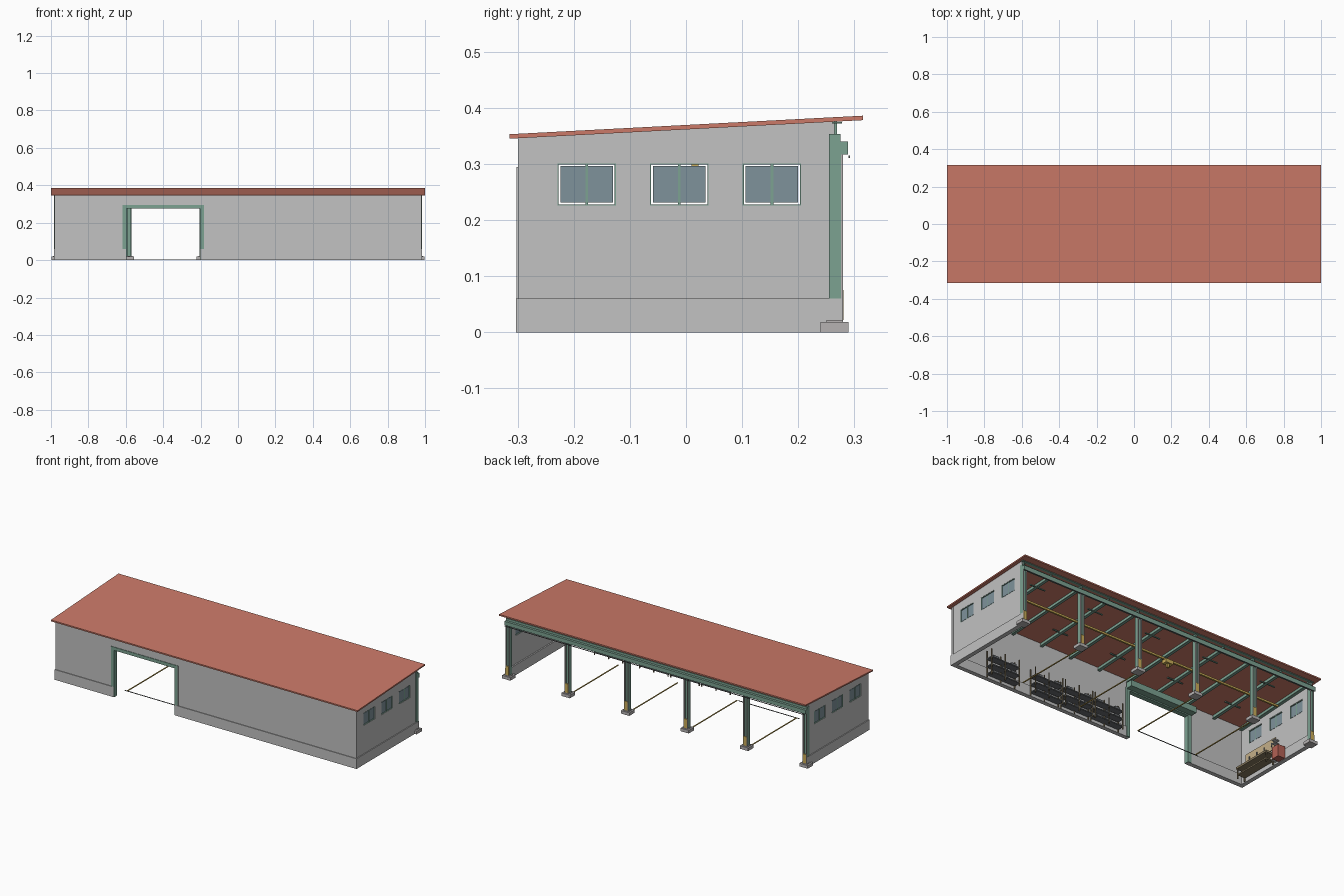
import bpy, bmesh
from mathutils import Vector

old = bpy.data.objects.get("Cube")
if old:
    bpy.data.objects.remove(old, do_unlink=True)


def material(name, r, g, b):
    m = bpy.data.materials.new(name)
    m.use_nodes = True
    m.diffuse_color = (r, g, b, 1)
    m.node_tree.nodes["Principled BSDF"].inputs["Base Color"].default_value = (r, g, b, 1)
    return m


GREY = material("wall grey", .54, .54, .54)
STONE = material("concrete", .47, .45, .45)
RED = material("roof red", .60, .195, .14)
CHEST = material("chest red", .45, .12, .09)
GREEN = material("steel green", .20, .36, .285)
GLASS = material("window glass", .21, .29, .33)
YELLOW = material("safety yellow", .60, .42, .10)
DARK = material("dark steel", .14, .15, .16)
WOOD = material("wood", .24, .19, .11)
TAN = material("board tan", .55, .43, .25)

SLOPE = .0524


def under(y):
    """Height of the roof underside at depth y."""
    return .3615 + SLOPE * y


def finish(name, bm, mat):
    bmesh.ops.recalc_face_normals(bm, faces=bm.faces)
    me = bpy.data.meshes.new(name)
    bm.to_mesh(me)
    bm.free()
    me.materials.append(mat)
    ob = bpy.data.objects.new(name, me)
    bpy.context.collection.objects.link(ob)
    return ob


def boxes(name, mat, *specs):
    """One object made of boxes given as x0, x1, y0, y1, z0, z1."""
    bm = bmesh.new()
    for x0, x1, y0, y1, z0, z1 in specs:
        vs = bmesh.ops.create_cube(bm, size=1)["verts"]
        for v in vs:
            v.co = Vector(((x0 + x1) / 2 + v.co.x * (x1 - x0),
                           (y0 + y1) / 2 + v.co.y * (y1 - y0),
                           (z0 + z1) / 2 + v.co.z * (z1 - z0)))
    return finish(name, bm, mat)


def prism(name, mat, profile, x0, x1):
    """Extrude a y,z profile along x."""
    bm = bmesh.new()
    face = bm.faces.new([bm.verts.new((x0, y, z)) for y, z in profile])
    new = bmesh.ops.extrude_face_region(bm, geom=[face])["geom"]
    bmesh.ops.translate(bm, vec=(x1 - x0, 0, 0),
                        verts=[v for v in new if isinstance(v, bmesh.types.BMVert)])
    return finish(name, bm, mat)


def sloped(name, mat, x0, x1, y0, y1, low, high):
    """Bar following the roof; low and high are offsets from its underside."""
    return prism(name, mat, [(y0, under(y0) + low), (y1, under(y1) + low),
                             (y1, under(y1) + high), (y0, under(y0) + high)], x0, x1)


# Roof slab
sloped("roof", RED, -1, 1, -.315, .315, 0, .008)

# Front wall with the gate opening
door0, door1, door_top = -.6, -.2, .28
wall = boxes("front_wall", GREY, (-.981, .981, -.299, -.287, .06, under(-.299)))
cut = boxes("gate_cutter", GREY, (door0, door1, -.4, -.2, -.1, door_top))
cut.hide_render = True
cut.display_type = "WIRE"
boxes("front_plinth", GREY, (-.985, door0, -.303, -.278, 0, .06),
      (door1, .985, -.303, -.278, 0, .06))


def carve(ob, cutter):
    mod = ob.modifiers.new("openings", "BOOLEAN")
    mod.operation = "DIFFERENCE"
    mod.solver = "EXACT"
    mod.object = cutter


carve(wall, cut)

# End walls, plinths and windows
centres = (-.177, -.012, .153)
w0, w1 = .226, .301
window_cut = boxes("window_cutter", GREY,
                   *[(-1.1, 1.1, c - .052, c + .052, w0, w1) for c in centres])
window_cut.hide_render = True
window_cut.display_type = "WIRE"
for side, label in ((1, "left"), (-1, "right")):
    end = prism(label + "_end_wall", GREY,
                [(-.287, .06), (.255, .06), (.255, .353), (.265, .353),
                 (.265, under(.265)), (-.287, under(-.287))], side * .968, side * .98)
    carve(end, window_cut)
    boxes(label + "_end_plinth", GREY,
          (side * .96, side * .985, -.278, .255, 0, .06),
          (side * .982, side * .985, .255, .278, 0, .06))
    xa, xb = sorted((side * .970, side * .979))
    frames, panes = [], []
    for c in centres:
        a, b = c - .052, c + .052
        frames += [(xa, xb, a, a + .002, w0, w1), (xa, xb, b - .002, b, w0, w1),
                   (xa, xb, c - .0025, c + .0025, w0, w1),
                   (xa, xb, a, b, w0, w0 + .002), (xa, xb, a, b, w1 - .002, w1)]
        panes.append((xa + .002, xb - .002, a + .005, b - .005, w0 + .005, w1 - .005))
    boxes(label + "_window_frames", GREEN, *frames)
    boxes(label + "_window_glass", GLASS, *panes)

# Gate frame outside and inside, with roller housing
for name, y0, y1, z0 in (("gate_frame", -.302, -.299, .06), ("gate_inner_frame", -.287, -.274, 0)):
    boxes(name, GREEN, (door0 - .018, door0, y0, y1, z0, .295),
          (door1, door1 + .018, y0, y1, z0, .295),
          (door0, door1, y0, y1, door_top, .295))
boxes("gate_frame_edge", GREY, (door1 + .018, door1 + .02, -.302, -.299, .06, .295),
      (door0 - .02, door0 - .018, -.302, -.299, .06, .295))
boxes("gate_lining", GREEN, (door0, door0 + .004, -.302, -.274, 0, door_top),
      (door1 - .004, door1, -.302, -.274, 0, door_top),
      (door0, door1, -.302, -.274, door_top - .004, door_top))
boxes("roller_housing", GREEN, (door0 - .02, door1 + .02, -.274, -.235, .283, .318))

# Back columns on footings, flanges facing sideways
columns = [-.97 + .388 * i for i in range(6)]
steel, feet, plates, guides, guards = [], [], [], [], []
for x in columns:
    steel += [(x - .013, x - .008, .255, .276, .022, .34),
              (x + .008, x + .013, .255, .276, .022, .34),
              (x - .008, x + .008, .266, .272, .022, .34),
              (x - .005, x + .005, .264, .269, .353, under(.264))]
    feet.append((x - .027, x + .027, .24, .29, 0, .018))
    plates.append((x - .018, x + .018, .25, .280, .018, .022))
    guards.append((x - .010, x + .010, .276, .281, .022, .075))
    for s in (-1, 1):
        gx = x + s * .0105
        guides.append((gx - .0025, gx + .0025, .276, .280, .022, .317))
boxes("columns", GREEN, *steel)
boxes("footings", STONE, *feet)
boxes("base_plates", STONE, *plates)
boxes("door_guides", STONE, *guides)
boxes("column_guards", YELLOW, *guards)

# Long beams along the open back
boxes("header_beam", GREEN, (-.983, .983, .255, .275, .340, .353))
boxes("door_track", GREEN, (-.983, .983, .275, .289, .317, .340))
boxes("eaves_purlin", GREEN, (-.983, .983, .26, .278, .372, under(.26)))
boxes("track_lip", DARK, (-.98, .98, .290, .292, .311, .315))

# Rafters at and between the columns, as webs with a lower flange
for i in range(11):
    x = max(-.96, min(.96, -.97 + .194 * i))
    sloped("rafter_web", GREEN, x - .003, x + .003, -.285, .262, -.018, 0)
    sloped("rafter_flange", GREEN, x - .008, x + .008, -.285, .262, -.022, -.018)

# Crane rail with hoist, and lamps
boxes("crane_rail", YELLOW, (-.96, .96, .011, .021, .331, .342))
boxes("hoist", YELLOW, (-.24, -.19, .0, .032, .312, .334), (-.222, -.208, .01, .022, .292, .312))
boxes("lamps", GREEN, *[(x + .14, x + .24, y, y + .008, .344, .349)
                        for x in columns[:-1] for y in (-.14, .14)])

# Floor markings
boxes("bay_lines", YELLOW, *[(x - .003, x + .003, -.2, .24, 0, .004) for x in columns[1:-1]])
boxes("gate_line", DARK, (door0, door1, -.202, -.198, 0, .003))

# Storage racks along the front wall
for x in (-.125, .077, .28, .575):
    x1, y0, y1 = x + .19, -.276, -.234
    boxes("rack_posts", WOOD,
          *[(px, px + .005, py, py + .005, 0, .155)
            for px in (x, x + .093, x1 - .005) for py in (y0, y1 - .005)])
    boxes("rack_shelves", DARK,
          *[(x, x1, y0, y1, z, z + .006) for z in (.015, .06, .105)])
    boxes("rack_goods", DARK,
          *[(x + .015 + .06 * k, x + .05 + .06 * k, y0 + .008, y1 - .008, z, z + .016)
            for j, z in enumerate((.021, .066, .111)) for k in range(3) if (k + j) % 3])

# Workbench, tool board, shelf and chest at the right end
boxes("workbench", WOOD, (-.96, -.90, -.25, -.01, .056, .068), (-.955, -.905, -.245, -.015, .02, .028),
      *[(px, px + .006, py, py + .006, 0, .056)
        for px in (-.955, -.91) for py in (-.248, -.018)])
boxes("tool_board", TAN, (-.968, -.963, -.25, -.01, .10, .165))
boxes("tools", DARK, *[(-.963, -.959, -.22 + .06 * k, -.215 + .06 * k, .12, .14)
                       for k in range(4)])
boxes("small_shelf", GREY, *[(-.965, -.935, -.005, .018, z, z + .005)
                             for z in (.01, .035, .06, .085, .11, .13)])
boxes("tool_chest", CHEST, (-.96, -.915, .022, .07, .002, .072))
